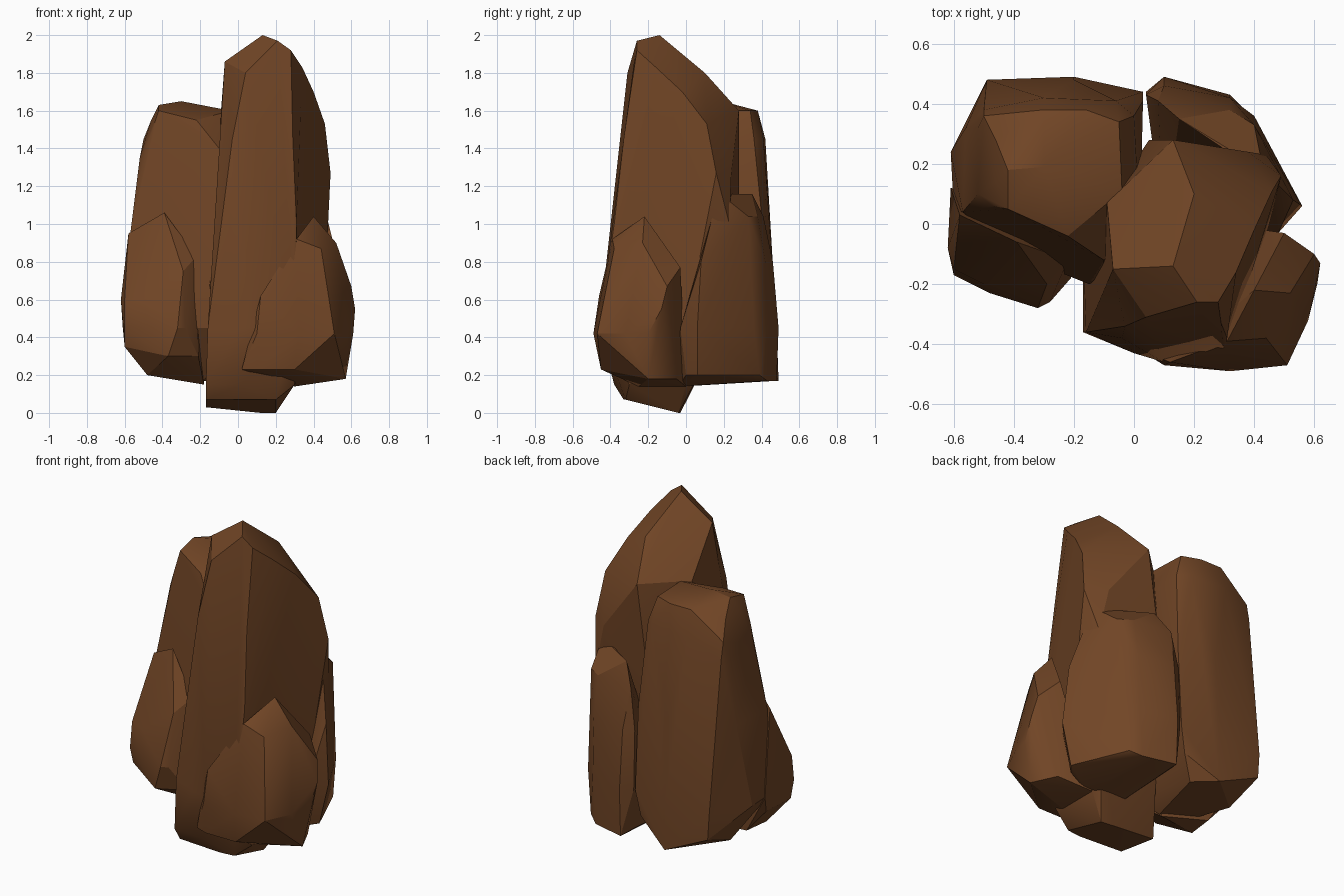
import bpy
import bmesh
import math

default_cube = bpy.data.objects.get("Cube")
if default_cube:
    bpy.data.objects.remove(default_cube, do_unlink=True)

# One earthy brown for the whole cluster
brown = bpy.data.materials.new("brown_stone")
brown.use_nodes = True
stone_colour = (0.165, 0.06, 0.019, 1)
brown.diffuse_color = stone_colour
brown.node_tree.nodes["Principled BSDF"].inputs["Base Color"].default_value = stone_colour


def make_rock(name, layers):
    """Wrap a convex faceted boulder around corners grouped by height.

    Heights and corner positions are given in hundredths of a unit.
    """
    mesh = bpy.data.meshes.new(name)
    builder = bmesh.new()
    for height, corners in layers.items():
        for across, depth in corners:
            builder.verts.new((across / 100, depth / 100, height / 100))
    hull = bmesh.ops.convex_hull(builder, input=list(builder.verts))
    # Drop corners that ended up inside the boulder
    inside = [item for item in hull["geom_interior"] if isinstance(item, bmesh.types.BMVert)]
    bmesh.ops.delete(builder, geom=inside, context="VERTS")
    # Merge almost coplanar triangles into broad facets
    bmesh.ops.dissolve_limit(builder, angle_limit=math.radians(3),
                             verts=list(builder.verts), edges=list(builder.edges))
    bmesh.ops.recalc_face_normals(builder, faces=list(builder.faces))
    builder.to_mesh(mesh)
    builder.free()
    mesh.materials.append(brown)
    rock = bpy.data.objects.new(name, mesh)
    bpy.context.collection.objects.link(rock)
    # Keep strong creases sharp and soften the shallow ones
    bpy.ops.object.select_all(action="DESELECT")
    rock.select_set(True)
    bpy.context.view_layer.objects.active = rock
    bpy.ops.object.shade_smooth_by_angle(angle=math.radians(24))
    return rock


# Tall central pillar with a slanted peak
make_rock("tall_rock", {
    0: [(12, -3), (20, -4)],
    3: [(-17, -4)],
    7: [(-17, -31), (11, -33), (20, -32)],
    15: [(-17, -36), (2, -38), (30, -30), (30, 0)],
    45: [(-16, -36), (0, -43), (10, -46), (30, -46), (45, 0), (40, 20), (0, 20)],
    100: [(-4, -38), (10, -40), (31, -38), (47, 12), (44, 23), (5, 28), (-11, 5)],
    127: [(49, 16), (38, 24)],
    145: [(-3, -34), (29, -33)],
    153: [(46, 11)],
    160: [(13, 28), (-9, 7)],
    170: [(40, -2)],
    180: [(4, -31), (20, 10)],
    183: [(34, -16)],
    186: [(-7, -15)],
    192: [(28, -26)],
    197: [(21, -26)],
    200: [(13, -14)],
})

# Broad shorter pillar with a wide, gently sloping top
make_rock("broad_rock", {
    17: [(-20, 49), (-8, 38), (-18, 0)],
    21: [(-47, 25), (-40, 5)],
    30: [(-48, 48), (0, 43), (-10, -12)],
    45: [(-60, 5), (-61, 24), (-49, 48), (-20, 48), (3, 44), (-14, -20), (-40, -10)],
    68: [(-15, -20), (-57, 31)],
    95: [(-57, 4), (-56, 32), (-48, 43), (-20, 45), (3, 41), (-11, -17)],
    135: [(-52, 10), (-52, 32), (-50, 38)],
    140: [(-10, -12), (2, 0)],
    145: [(-47, 6), (-50, 36), (-30, 42), (-6, 41), (0, 36)],
    155: [(-22, -4), (-46, 14), (-46, 28)],
    160: [(-42, 5), (-30, 38), (-16, 38), (-5, 34), (-4, 11)],
    163: [(-42, 18)],
    165: [(-30, 19)],
})

# Low boulder leaning on the front of the broad pillar
make_rock("small_front_rock", {
    15: [(-18, 2)],
    20: [(-48, -8), (-46, 8)],
    30: [(-37, -26), (-21, -18)],
    35: [(-60, -14), (-59, 8)],
    45: [(-60, -17), (-48, -23), (-32, -28), (-28, -26), (-21, -12), (-61, 12)],
    60: [(-62, -8), (-60, -15), (-50, -20)],
    75: [(-29, -20)],
    83: [(-22, -12)],
    95: [(-58, 3)],
    106: [(-39, -6)],
})

# Low boulder bulging out of the opposite front corner
make_rock("corner_rock", {
    14: [(30, -25), (30, 0)],
    18: [(57, -20), (50, -5)],
    23: [(2, -42), (10, -45), (30, -45)],
    42: [(51, -47), (32, -49), (10, -47), (58, -32), (61, -20)],
    55: [(62, -13)],
    62: [(12, -46)],
    67: [(60, -10)],
    77: [(50, -3)],
    87: [(44, -38)],
    90: [(52, -23)],
    92: [(31, -39)],
    104: [(40, -22)],
})

# Middle height boulder at the back
make_rock("back_rock", {
    14: [(10, -2), (28, -4)],
    20: [(50, 6), (45, 0), (36, 39), (6, 40)],
    17: [(30, 43), (10, 48)],
    45: [(56, 6), (48, -3), (40, 36), (32, 43), (10, 49), (4, 44)],
    80: [(53, 8), (40, 35), (32, 42), (10, 46), (4, 43)],
    104: [(47, 14), (40, 33), (32, 38), (8, 41)],
    116: [(30, 25), (15, 35), (43, 18)],
})
